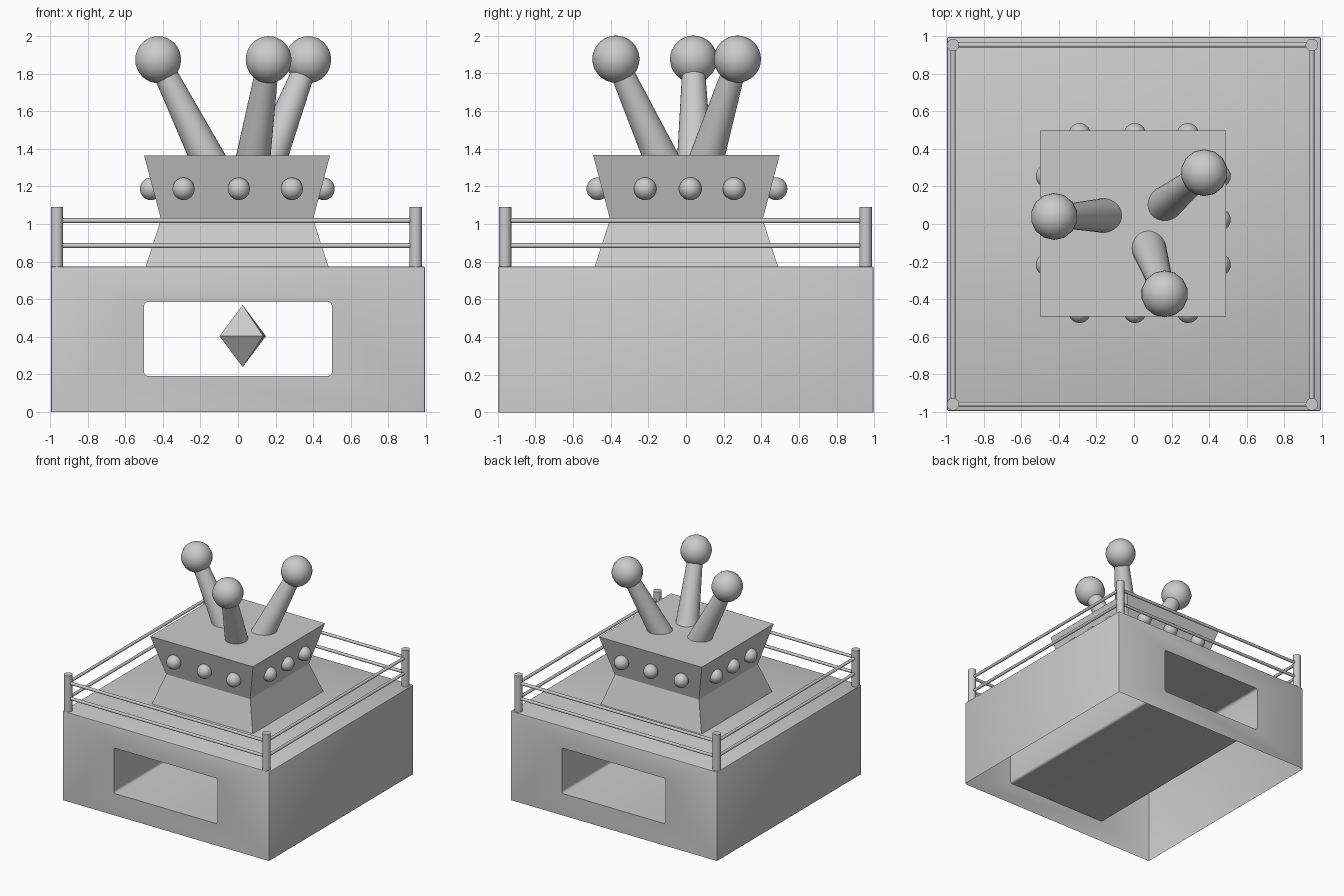
import bpy, bmesh, math
from mathutils import Vector, Matrix

if "Cube" in bpy.data.objects:
    bpy.data.objects.remove(bpy.data.objects["Cube"])


def finish(name, bm, smooth=True):
    bmesh.ops.recalc_face_normals(bm, faces=bm.faces[:])
    me = bpy.data.meshes.new(name)
    bm.to_mesh(me)
    bm.free()
    ob = bpy.data.objects.new(name, me)
    bpy.context.collection.objects.link(ob)
    if smooth:
        bpy.ops.object.select_all(action='DESELECT')
        ob.select_set(True)
        bpy.context.view_layer.objects.active = ob
        bpy.ops.object.shade_smooth_by_angle(angle=math.radians(40))
    return ob


def box(size, centre):
    bm = bmesh.new()
    bmesh.ops.create_cube(bm, size=1, matrix=Matrix.Translation(centre) @ Matrix.Diagonal((*size, 1)))
    return bm


def rod(name, a, b, r1, r2, sides=24):
    a, b = Vector(a), Vector(b)
    d = b - a
    m = Matrix.Translation((a + b) / 2) @ d.to_track_quat('Z', 'Y').to_matrix().to_4x4()
    bm = bmesh.new()
    bmesh.ops.create_cone(bm, cap_ends=True, segments=sides, radius1=r1, radius2=r2,
                          depth=d.length, matrix=m)
    return finish(name, bm)


def ball(name, centre, r):
    bm = bmesh.new()
    bmesh.ops.create_uvsphere(bm, u_segments=14, v_segments=16, radius=r,
                              matrix=Matrix.Translation(centre))
    return finish(name, bm)


# base: lightly rounded box, tunnel cut through front to back, open underneath
DECK = 0.775
bm = box((1.992, 1.992, DECK), (0, 0, DECK / 2))
edges = [e for e in bm.edges if max(v.co.z for v in e.verts) > 0.1]
bmesh.ops.bevel(bm, geom=edges, offset=0.01, segments=2, profile=0.5, affect='EDGES')
base = finish("base", bm, False)

bm = box((1.0, 2.4, 0.395), (0, 0, 0.388))
edges = [e for e in bm.edges if abs(e.verts[0].co.y - e.verts[1].co.y) > 1]
bmesh.ops.bevel(bm, geom=edges, offset=0.02, segments=3, profile=0.5, affect='EDGES')
cutter = finish("tunnel_cutter", bm, False)

mod = base.modifiers.new("tunnel", 'BOOLEAN')
mod.operation, mod.solver, mod.object = 'DIFFERENCE', 'EXACT', cutter
bpy.ops.object.select_all(action='DESELECT')
base.select_set(True)
bpy.context.view_layer.objects.active = base
bpy.ops.object.modifier_apply(modifier=mod.name)
bpy.data.objects.remove(cutter)

bm = bmesh.new()
bm.from_mesh(base.data)
under = [f for f in bm.faces if all(v.co.z < 0.001 for v in f.verts)]
bmesh.ops.delete(bm, geom=under, context='FACES')
bm.to_mesh(base.data)
bm.free()
bpy.ops.object.shade_smooth_by_angle(angle=math.radians(40))

# diamond floating in the tunnel
bm = bmesh.new()
bmesh.ops.create_uvsphere(bm, u_segments=4, v_segments=2, radius=0.165,
                          matrix=Matrix.Translation((0.025, 0, 0.403))
                          @ Matrix.Rotation(math.radians(41.5), 4, 'Z'))
finish("diamond", bm, False)

# pinched square tower
TOP = 1.365
bm = bmesh.new()
rings = []
for half, z in ((0.486, DECK), (0.405, 1.025), (0.495, TOP)):
    rings.append([bm.verts.new((sx * half - 0.005, sy * half + 0.002, z))
                  for sx, sy in ((-1, -1), (1, -1), (1, 1), (-1, 1))])
for lo, hi in zip(rings, rings[1:]):
    for i in range(4):
        j = (i + 1) % 4
        bm.faces.new((lo[i], lo[j], hi[j], hi[i]))
bm.faces.new(rings[0][::-1])
bm.faces.new(rings[-1])
finish("tower", bm, False)

# studs around the tower
for s in (-1, 1):
    for x in (-0.29, 0.005, 0.287):
        ball("stud", (x, s * 0.478 if s > 0 else -0.468, 1.187), 0.06)
    for y in (-0.217, 0.023, 0.255):
        ball("stud", (s * 0.46 - 0.004, y, 1.187), 0.06)

# leaning stalks with ball tips
for foot, tip in (((-0.17, 0.045), (-0.425, 0.04)),
                  ((0.175, 0.115), (0.374, 0.273)),
                  ((0.083, -0.14), (0.163, -0.372))):
    a, b = Vector((*foot, TOP)), Vector((*tip, 1.875))
    rod("stalk", a - (b - a) * 0.12, b, 0.095, 0.057, 32)
    ball("stalk_ball", b, 0.125)

# corner posts and two rails per side
xs, ys = (-0.964, 0.947), (-0.96, 0.953)
for x in xs:
    for y in ys:
        rod("post", (x, y, DECK - 0.01), (x, y, 1.09), 0.033, 0.033)
for z in (1.018, 0.885):
    for y in ys:
        rod("rail", (xs[0], y, z), (xs[1], y, z), 0.013, 0.013, 12)
    for x in xs:
        rod("rail", (x, ys[0], z), (x, ys[1], z), 0.013, 0.013, 12)
